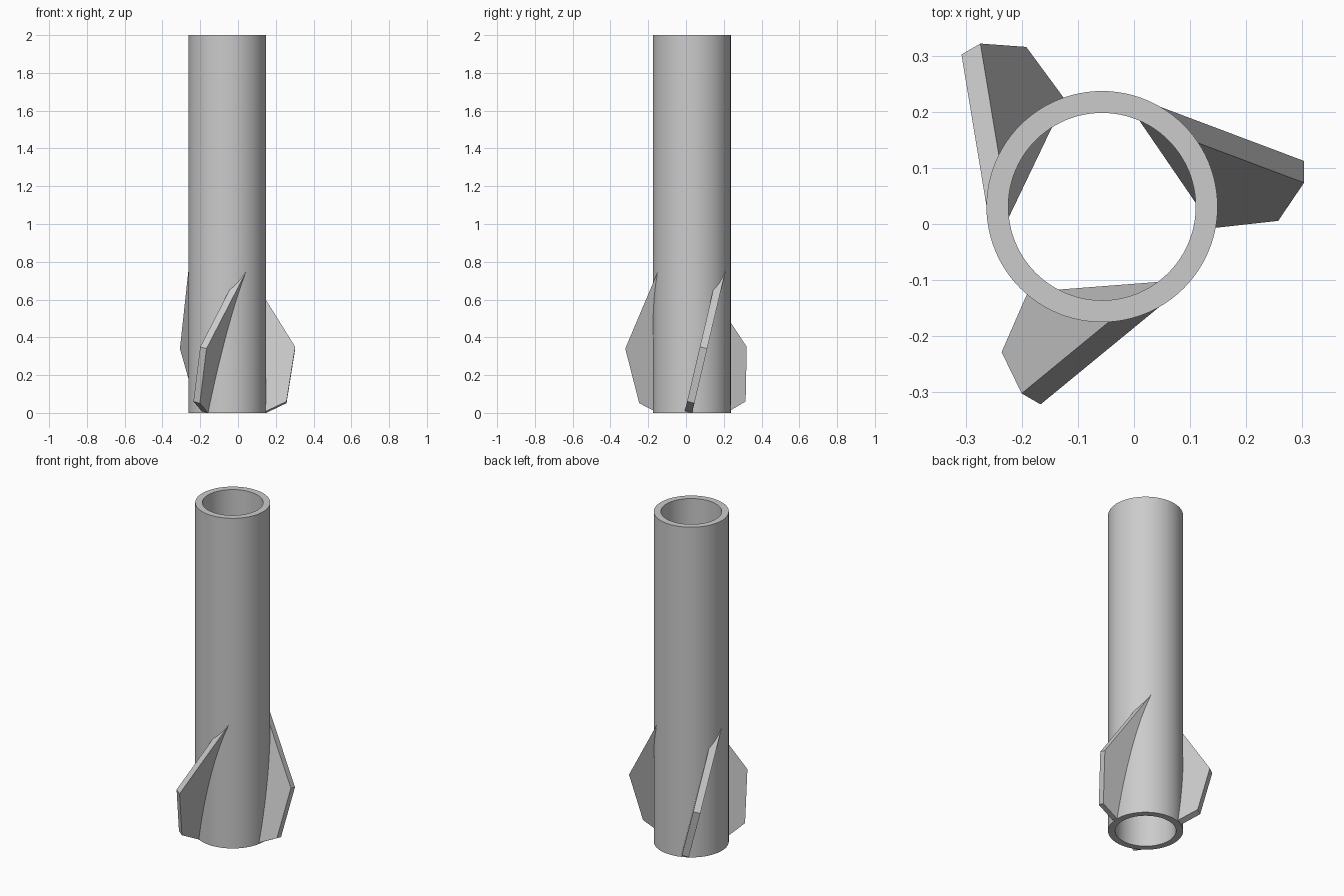
import bpy, bmesh, math
from mathutils import Matrix, Vector

cube = bpy.data.objects.get("Cube")
if cube:
    bpy.data.objects.remove(cube)

CENTRE = Vector((-0.057, 0.031, 0))
OUTER, INNER, HEIGHT = 0.206, 0.167, 2.0
TILT, THICK = math.radians(13.2), 0.04

grey = bpy.data.materials.new("light grey")
grey.use_nodes = True
colour = (0.6, 0.6, 0.6, 1)
grey.diffuse_color = colour
grey.node_tree.nodes["Principled BSDF"].inputs["Base Color"].default_value = colour


def make_object(name, bm):
    bmesh.ops.recalc_face_normals(bm, faces=bm.faces)
    mesh = bpy.data.meshes.new(name)
    bm.to_mesh(mesh)
    bm.free()
    mesh.materials.append(grey)
    obj = bpy.data.objects.new(name, mesh)
    obj.location = CENTRE
    bpy.context.collection.objects.link(obj)
    return obj


# Open tube: rectangular wall section spun around the axis
bm = bmesh.new()
section = [(INNER, 0), (OUTER, 0), (OUTER, HEIGHT), (INNER, HEIGHT)]
verts = [bm.verts.new((r, 0, z)) for r, z in section]
edges = [bm.edges.new((verts[i], verts[(i + 1) % 4])) for i in range(4)]
bmesh.ops.spin(bm, geom=verts + edges, cent=(0, 0, 0), axis=(0, 0, 1),
               angle=math.tau, steps=96, use_merge=True)
bmesh.ops.remove_doubles(bm, verts=bm.verts, dist=0.0001)
tube = make_object("tube", bm)
bpy.ops.object.select_all(action='DESELECT')
tube.select_set(True)
bpy.context.view_layer.objects.active = tube
bpy.ops.object.shade_smooth_by_angle(angle=math.radians(30))

# Slanted fins: flat plates leaning around the tube, pointed tip inside the wall
fin_outline = [(0.197, 0.005), (0.207, 0.005), (0.314, 0.056), (0.36, 0.345), (0.067, 0.815)]


def make_fin(name, angle):
    bm = bmesh.new()
    sides = []
    for half in (-THICK / 2, THICK / 2):
        side = []
        for x, z in fin_outline:
            y = -0.019 + z * math.tan(TILT) + half * math.cos(TILT)
            side.append(bm.verts.new((x, y, max(0, z - half * math.sin(TILT)))))
        sides.append(side)
        bm.faces.new(side)
    a, b = sides
    for i in range(len(a)):
        j = (i + 1) % len(a)
        bm.faces.new((a[i], a[j], b[j], b[i]))
    bm.transform(Matrix.Rotation(math.radians(angle), 4, 'Z'))
    return make_object(name, bm)


for name, angle in (("left_fin", 0), ("back_fin", 120), ("front_fin", 240)):
    make_fin(name, angle)
